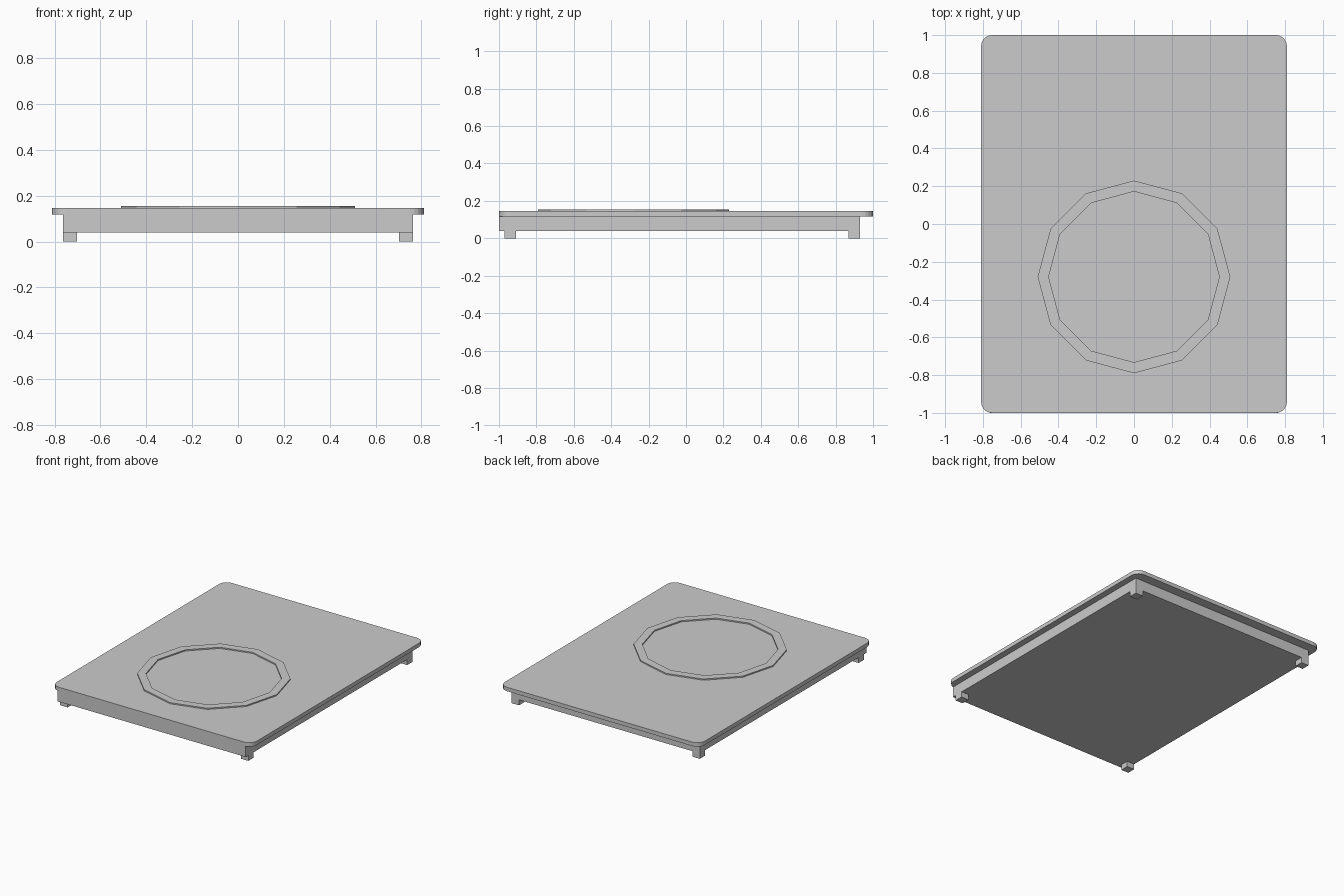
import bpy, bmesh, math
from mathutils import Matrix

if "Cube" in bpy.data.objects:
    bpy.data.objects.remove(bpy.data.objects["Cube"])


def link(name, bm):
    bmesh.ops.recalc_face_normals(bm, faces=bm.faces)
    mesh = bpy.data.meshes.new(name)
    bm.to_mesh(mesh)
    bm.free()
    obj = bpy.data.objects.new(name, mesh)
    bpy.context.collection.objects.link(obj)
    return obj


def box(name, x, y, z, corner=0.0):
    """Box from (min, max) ranges, optionally with rounded vertical edges."""
    bm = bmesh.new()
    size = [r[1] - r[0] for r in (x, y, z)]
    mid = [(r[0] + r[1]) / 2 for r in (x, y, z)]
    bmesh.ops.create_cube(bm, size=1, matrix=Matrix.Translation(mid) @ Matrix.Diagonal((*size, 1)))
    if corner:
        upright = [e for e in bm.edges if abs(e.verts[0].co.z - e.verts[1].co.z) > 1e-4]
        bmesh.ops.bevel(bm, geom=upright, offset=corner, segments=5, profile=0.5, affect='EDGES')
    return link(name, bm)


def ring(name, centre_y, outer, inner, z0, z1, sides):
    """Flat polygonal ring with a rectangular cross-section."""
    bm = bmesh.new()
    profile = [(outer, z0), (outer, z1), (inner, z1), (inner, z0)]
    loops = []
    for i in range(sides):
        a = 2 * math.pi * i / sides
        loops.append([bm.verts.new((r * math.cos(a), centre_y + r * math.sin(a), z)) for r, z in profile])
    for i in range(sides):
        a, b = loops[i], loops[(i + 1) % sides]
        for k in range(4):
            n = (k + 1) % 4
            bm.faces.new((a[k], b[k], b[n], a[n]))
    return link(name, bm)


# Top plate with rounded corners
box("top_plate", (-0.81, 0.81), (-1.0, 1.0), (0.117, 0.146), corner=0.06)

# Body under the plate, flush at the front and inset at the sides and back
box("body", (-0.763, 0.763), (-1.0, 0.93), (0.04, 0.117))

# Raised twelve-sided ring on the plate
ring("raised_ring", -0.28, 0.51, 0.452, 0.146, 0.155, 12)

# Four square feet
for side, sx in (("left", -1), ("right", 1)):
    for end, y in (("front", (-0.97, -0.908)), ("back", (0.868, 0.93))):
        box(f"{end}_{side}_foot", sorted((sx * 0.763, sx * 0.702)), y, (0.0, 0.04))
